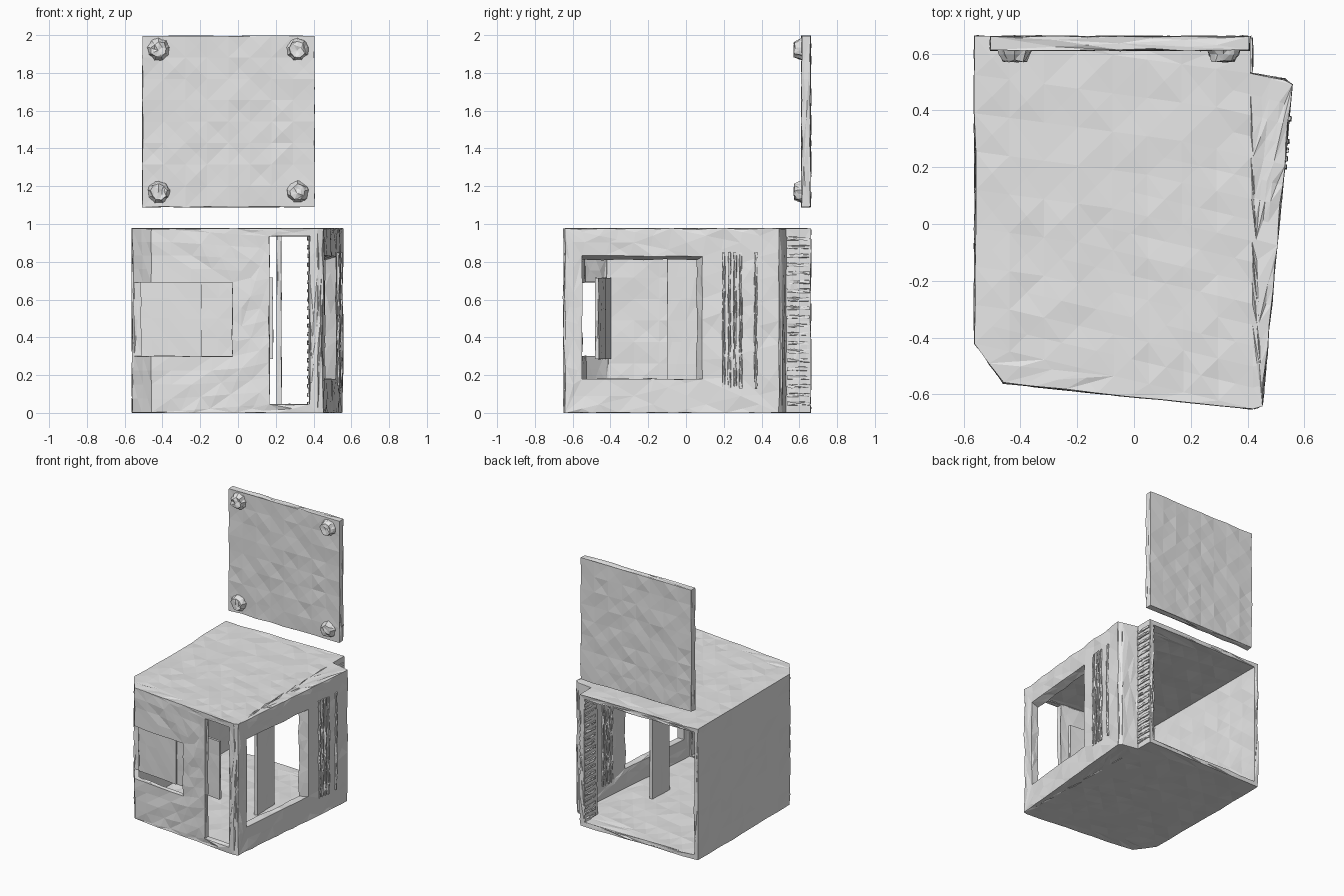
import bpy, bmesh, random
from mathutils import Vector

random.seed(4)
old = bpy.data.objects.get("Cube")
if old:
    bpy.data.objects.remove(old, do_unlink=True)

grey = bpy.data.materials.new("plain_grey")
grey.use_nodes = True
grey.diffuse_color = (0.8, 0.8, 0.8, 1)
grey.node_tree.nodes["Principled BSDF"].inputs["Base Color"].default_value = (0.8, 0.8, 0.8, 1)


def make_object(name, bm):
    bmesh.ops.recalc_face_normals(bm, faces=bm.faces)
    mesh = bpy.data.meshes.new(name)
    bm.to_mesh(mesh)
    bm.free()
    mesh.materials.append(grey)
    ob = bpy.data.objects.new(name, mesh)
    bpy.context.collection.objects.link(ob)
    return ob


def add_prism(bm, footprint, z0, z1):
    """Extrude a plan outline between two heights."""
    base = bm.faces.new([bm.verts.new((x, y, z0)) for x, y in footprint])
    geom = bmesh.ops.extrude_face_region(bm, geom=[base])["geom"]
    for v in geom:
        if isinstance(v, bmesh.types.BMVert):
            v.co.z = z1


def prism(name, footprint, z0, z1):
    bm = bmesh.new()
    add_prism(bm, footprint, z0, z1)
    return make_object(name, bm)


def rect(x0, x1, y0, y1):
    return [(x0, y0), (x1, y0), (x1, y1), (x0, y1)]


def cut(ob, cutters):
    for c in cutters:
        c.hide_render = True
        mod = ob.modifiers.new("opening", 'BOOLEAN')
        mod.operation = 'DIFFERENCE'
        mod.solver = 'EXACT'
        mod.object = c
    bpy.context.view_layer.update()
    dg = bpy.context.evaluated_depsgraph_get()
    mesh = bpy.data.meshes.new_from_object(ob.evaluated_get(dg))
    ob.modifiers.clear()
    ob.data = mesh
    mesh.materials.clear()
    mesh.materials.append(grey)
    for c in cutters:
        bpy.data.objects.remove(c, do_unlink=True)


def roughen(ob, size, amount):
    """Break surfaces into uneven flat facets."""
    bm = bmesh.new()
    bm.from_mesh(ob.data)
    for _ in range(5):
        bmesh.ops.triangulate(bm, faces=bm.faces)
        long_edges = [e for e in bm.edges if e.calc_length() > size]
        if not long_edges:
            break
        bmesh.ops.subdivide_edges(bm, edges=long_edges, cuts=1)
    bmesh.ops.triangulate(bm, faces=bm.faces)
    bm.normal_update()
    moves = [(v, v.normal * random.uniform(-amount, amount)) for v in bm.verts]
    for v, move in moves:
        v.co += move
        v.co.z = min(max(v.co.z, 0), 2)
    for f in bm.faces:
        f.material_index = 0
        f.smooth = False
    bm.to_mesh(ob.data)
    bm.free()


# Cabin shell, open at the back
outline = [(-.56, .66), (-.56, -.42), (-.46, -.56), (.42, -.65), (.45, -.64),
           (.555, .49), (.53, .51), (.41, .53), (.41, .66)]
interior = [(-.53, .9), (-.53, -.41), (-.445, -.53), (.395, -.61),
            (.5, .47), (.375, .5), (.375, .9)]
shell = prism("cabin_shell", outline, 0, .975)

# Side window opening, flared on its top and rear edges
bm = bmesh.new()
for x_front, x_back, y_back, top in ((.37, .43, .04, .80), (.48, .56, .11, .84)):
    for z in (.18, top):
        bm.verts.new((x_front, -.55, z))
        bm.verts.new((x_back, y_back, z))
bmesh.ops.convex_hull(bm, input=bm.verts)
side_window = make_object("side_window_cutter", bm)

cut(shell, [
    prism("interior_cutter", interior, .035, .945),
    prism("doorway_cutter", rect(.165, .38, -.8, -.5), .045, .935),
    prism("hatch_cutter", rect(-.7, -.03, -.8, -.435), .3, .69),
    side_window,
])
roughen(shell, .14, .005)

# Two overlapping sliding shutter leaves behind the front hatch
for name, (x0, y0), (x1, y1) in (
        ("outer_shutter", (-.545, -.415), (-.19, -.455)),
        ("inner_shutter", (-.20, -.445), (.185, -.482))):
    leaf = prism(name, [(x0, y0), (x1, y1), (x1, y1 + .02), (x0, y0 + .02)], .285, .715)
    roughen(leaf, .14, .002)

# Thin upright partition from floor to ceiling
partition = prism("partition", rect(.205, .23, -.10, .10), .03, .95)
roughen(partition, .14, .002)

# Worn vertical slats showing on both faces of the side wall
bm = bmesh.new()
for y in (.20, .23, .26, .29, .37):
    x = .45 + (y + .64) * .093
    add_prism(bm, rect(x - .06, x + .008, y - .007, y + .007), .13, .85)
roughen(make_object("side_wall_slats", bm), .06, .004)

# Ribs on the narrow rear return wall
bm = bmesh.new()
for i in range(20):
    z = .04 + i * .046
    add_prism(bm, rect(.368, .417, .535, .655), z, z + .018)
roughen(make_object("rear_wall_ribs", bm), .06, .004)

# Raised rear panel, separate from the cabin
panel = prism("rear_panel", rect(-.505, .405, .612, .66), 1.09, 1.995)
roughen(panel, .16, .004)

# Corner studs on the front of the panel
for side, x in (("right", -.42), ("left", .315)):
    for level, z in (("lower", 1.17), ("upper", 1.925)):
        bm = bmesh.new()
        bmesh.ops.create_cone(bm, cap_ends=True, segments=9, radius1=.062,
                              radius2=.042, depth=.045)
        for v in bm.verts:
            v.co = Vector((v.co.x + x, .597 - v.co.z, v.co.y + z))
        stud = make_object(f"{level}_{side}_stud", bm)
        roughen(stud, .04, .006)
